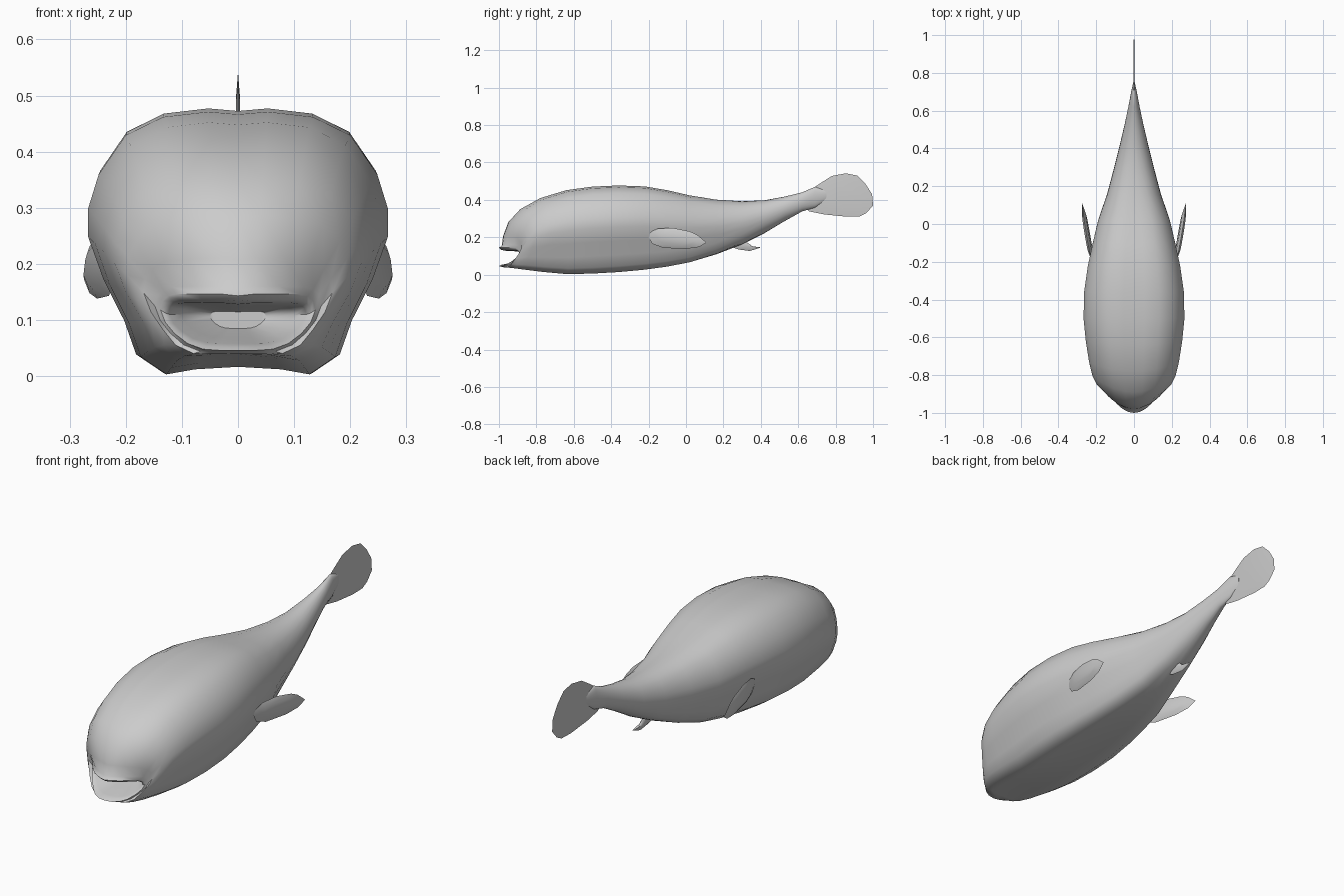
import bpy, bmesh, math
from mathutils import Vector

if "Cube" in bpy.data.objects:
    bpy.data.objects.remove(bpy.data.objects["Cube"])

grey = bpy.data.materials.new("soft grey")
grey.diffuse_color = (0.6, 0.6, 0.6, 1)
grey.use_nodes = True
grey.node_tree.nodes["Principled BSDF"].inputs["Base Color"].default_value = grey.diffuse_color

# Half cross-sections from bottom centre to top centre: (width 0-1, height 0-1)
MOUTH = [(0, 0), (.25, 0), (.45, .02), (.65, .12), (.82, .3), (.94, .5), (1, .72),
         (.97, .88), (.9, .97), (.8, 1), (.5, 1), (.2, 1), (0, .97)]
TRUNK = [(0, .03), (.3, .02), (.5, 0), (.68, .07), (.76, .2), (.9, .36), (1, .52),
         (1, .63), (.93, .76), (.75, .91), (.5, .98), (.2, 1), (0, .99)]
TAIL = [(math.sin(math.pi * i / 12), .5 - .5 * math.cos(math.pi * i / 12)) for i in range(13)]
SHAPES = [MOUTH, TRUNK, TAIL, TAIL]

# Body stations: y, top z, bottom z, half width, backward sweep of the sides, shape blend
STATIONS = [
    (-.80, .115, .085, .05, .0, 0),       # throat
    (-.88, .125, .068, .10, .03, 0),
    (-.965, .130, .058, .122, .08, 0),    # inner lip
    (-.99, .136, .052, .130, .10, 0),
    (-1.0, .146, .046, .138, .11, 0),     # lip rim
    (-.985, .16, .042, .148, .11, .1),
    (-.978, .21, .038, .168, .10, .4),
    (-.95, .285, .034, .197, .10, .7),
    (-.89, .35, .027, .22, .085, .9),
    (-.78, .41, .015, .238, .05, 1),
    (-.64, .452, .003, .255, .02, 1),
    (-.50, .471, .006, .267, 0, 1),
    (-.36, .477, .014, .264, 0, 1),
    (-.22, .472, .027, .244, 0, 1),
    (-.10, .452, .042, .218, 0, 1.05),
    (.02, .425, .063, .19, 0, 1.15),
    (.16, .403, .103, .142, 0, 1.4),
    (.30, .393, .160, .105, 0, 1.7),
    (.42, .398, .222, .075, 0, 2),
    (.53, .418, .288, .049, 0, 2),
    (.62, .440, .338, .030, 0, 2),
    (.69, .470, .358, .017, 0, 2),
    (.75, .450, .400, .004, 0, 2),
]


def finish(name, bm):
    bmesh.ops.recalc_face_normals(bm, faces=bm.faces)
    mesh = bpy.data.meshes.new(name)
    bm.to_mesh(mesh)
    bm.free()
    mesh.materials.append(grey)
    obj = bpy.data.objects.new(name, mesh)
    bpy.context.collection.objects.link(obj)
    bpy.ops.object.select_all(action='DESELECT')
    obj.select_set(True)
    bpy.context.view_layer.objects.active = obj
    bpy.ops.object.shade_smooth_by_angle(angle=math.radians(50))
    return obj


def ring(y, top, low, half, sweep, blend):
    k = int(blend)
    f = blend - k
    right = []
    for (u0, v0), (u1, v1) in zip(SHAPES[k], SHAPES[k + 1]):
        u, v = u0 + (u1 - u0) * f, v0 + (v1 - v0) * f
        right.append(Vector((u * half, y + sweep * u * u, low + v * (top - low))))
    return right + [Vector((-p.x, p.y, p.z)) for p in right[-2:0:-1]]


def fin(name, outline, thick, place):
    """Lens-shaped fin: sharp outline, thicker in the middle."""
    bm = bmesh.new()
    n = len(outline)
    cy = sum(p[0] for p in outline) / n
    cz = sum(p[1] for p in outline) / n
    rim = [bm.verts.new(place(y, z, 0)) for y, z in outline]
    for side in (-1, 1):
        inner = [bm.verts.new(place(cy + (y - cy) * .65, cz + (z - cz) * .65, side * thick / 2))
                 for y, z in outline]
        for i in range(n):
            j = (i + 1) % n
            bm.faces.new((rim[i], rim[j], inner[j], inner[i]))
        bm.faces.new(inner)
    return finish(name, bm)


# Body with open mouth, lofted from throat to tail root
bm = bmesh.new()
loops = [[bm.verts.new(p) for p in ring(*s)] for s in STATIONS]
for a, b in zip(loops, loops[1:]):
    for i in range(len(a)):
        j = (i + 1) % len(a)
        bm.faces.new((a[i], a[j], b[j], b[i]))
bm.faces.new(loops[0])
bm.faces.new(loops[-1])
finish("body", bm)

# Upright tail fin
fin("tail_fin", [(.62, .37), (.66, .338), (.74, .322), (.86, .31), (.93, .312), (.965, .33),
                 (1, .37), (.995, .43), (.96, .485), (.915, .53), (.855, .542), (.78, .528),
                 (.72, .49), (.66, .45)], .007, lambda y, z, t: (t, y, z))

# Small fin under the rear belly
fin("belly_fin", [(.24, .15), (.28, .135), (.34, .127), (.37, .135), (.40, .146), (.355, .152),
                  (.33, .17), (.30, .195), (.26, .19)], .012, lambda y, z, t: (t, y, z))

# Pair of side fins, sloping outward to the rear
SIDE = [(-.20, .20), (-.18, .165), (-.12, .143), (0, .138), (.07, .148), (.11, .172),
        (.06, .213), (.02, .232), (-.07, .25), (-.15, .247), (-.19, .228)]
for name, s in (("right_fin", 1), ("left_fin", -1)):
    fin(name, SIDE, .022,
        lambda y, z, t, s=s: (s * (.222 + .18 * (y + .18) + .10 * (z - .17) + t), y, z))
